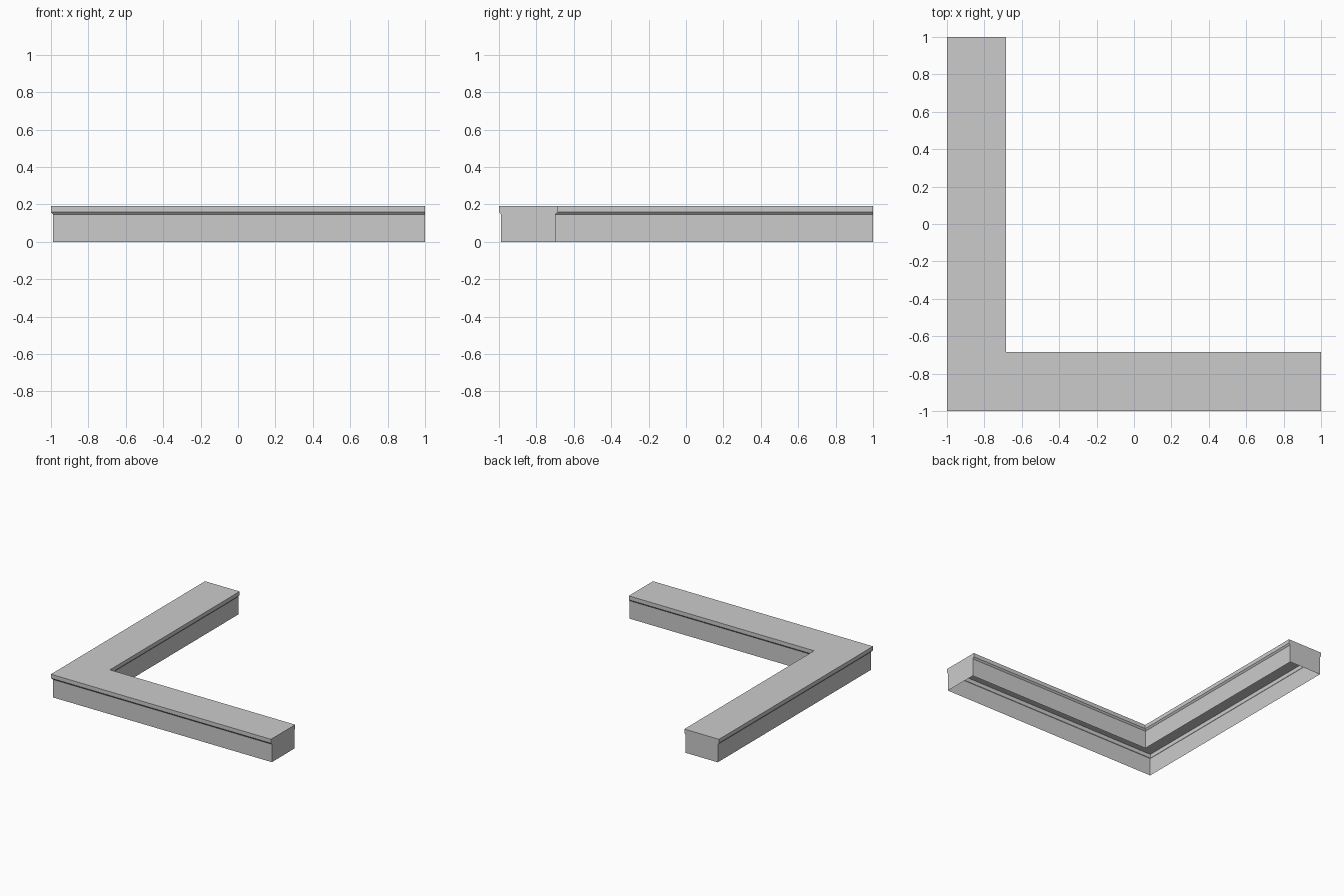
import bpy, bmesh

cube = bpy.data.objects.get("Cube")
if cube:
    bpy.data.objects.remove(cube, do_unlink=True)


def make_material(name, colour):
    mat = bpy.data.materials.new(name)
    mat.use_nodes = True
    mat.diffuse_color = colour
    mat.node_tree.nodes["Principled BSDF"].inputs["Base Color"].default_value = colour
    return mat


grey = make_material("plain grey", (0.6, 0.6, 0.6, 1))

# Cross-section (offset, height) from outer foot, over the cap, to inner foot
OUT, CAP_OUT, CAP_IN, IN = -0.989, -1.0, -0.685, -0.697
LEDGE, LIP, TOP = 0.147, 0.16, 0.192
profile = [(OUT, 0), (OUT, LEDGE), (CAP_OUT, LIP), (CAP_OUT, TOP),
           (CAP_IN, TOP), (CAP_IN, LIP), (IN, LEDGE), (IN, 0)]

# Sweep the section along both arms, mitred at the corner, open underneath
bm = bmesh.new()
stations = [
    [bm.verts.new((1, d, z)) for d, z in profile],
    [bm.verts.new((d, d, z)) for d, z in profile],
    [bm.verts.new((d, 1, z)) for d, z in profile],
]
for a, b in zip(stations, stations[1:]):
    for i in range(len(profile) - 1):
        bm.faces.new((a[i], a[i + 1], b[i + 1], b[i]))

# Closed arm ends
bm.faces.new(stations[0])
bm.faces.new(stations[-1])
bmesh.ops.recalc_face_normals(bm, faces=bm.faces)

# Make sure the top looks upward, so every face points outward
top = max(bm.faces, key=lambda f: f.calc_center_median().z)
if top.normal.z < 0:
    bmesh.ops.reverse_faces(bm, faces=bm.faces)

# Merge the flat top into one corner-shaped face
seam = [e for e in bm.edges if len(e.link_faces) == 2
        and all(f.normal.z > 0.9 for f in e.link_faces)]
bmesh.ops.dissolve_edges(bm, edges=seam, use_verts=False)

mesh = bpy.data.meshes.new("corner_ledge")
bm.to_mesh(mesh)
bm.free()
mesh.materials.append(grey)
ledge = bpy.data.objects.new("corner_ledge", mesh)
bpy.context.collection.objects.link(ledge)
